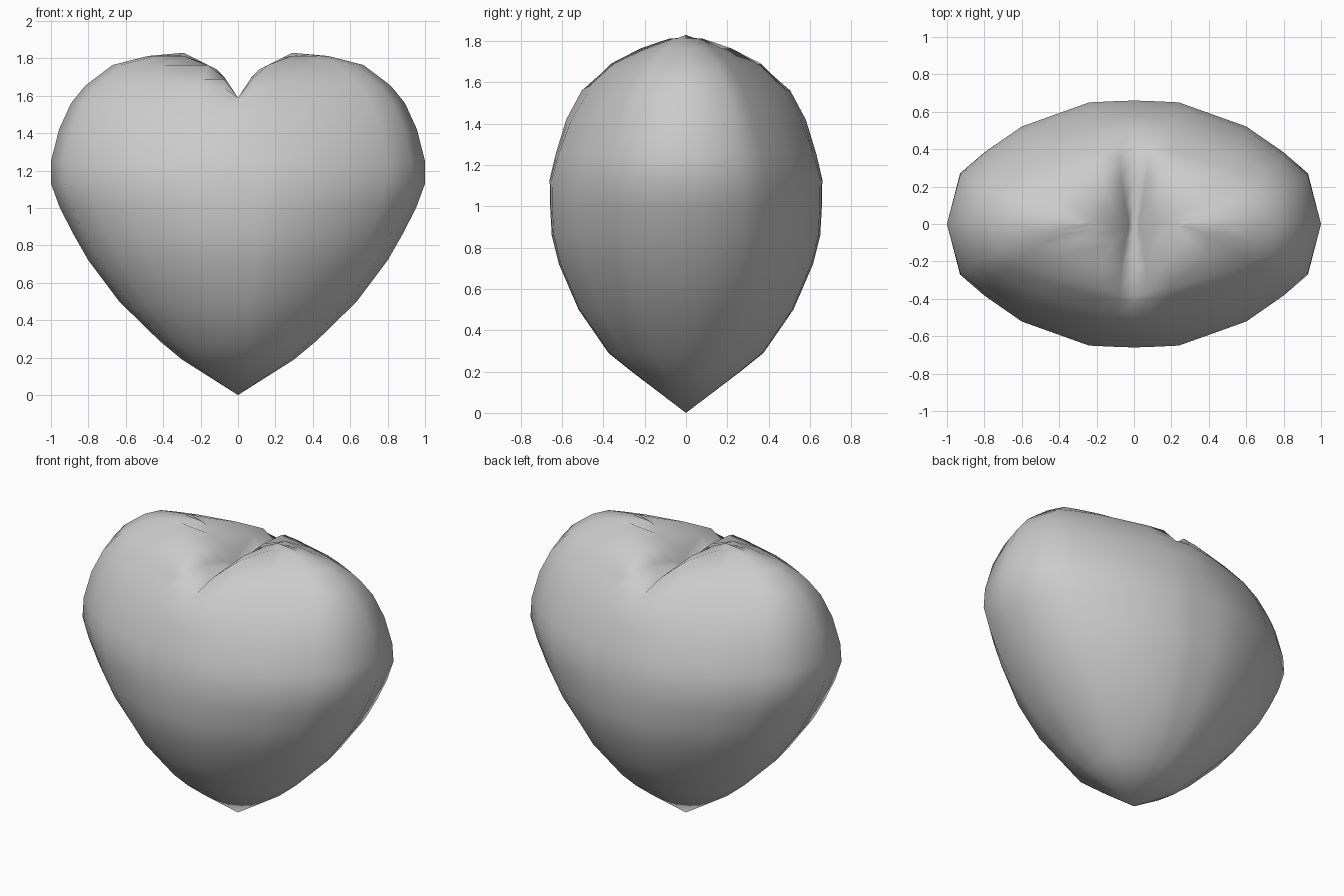
import bpy, bmesh

if "Cube" in bpy.data.objects:
    bpy.data.objects.remove(bpy.data.objects["Cube"])

# Rounded cross-section, first quarter: fractions of half width and half depth
QUARTER = [(1, 0), (0.93, 0.41), (0.8, 0.58), (0.6, 0.79), (0.24, 0.985), (0.1, 0.995), (0, 1)]

# Levels from the tip up over the lobes: z, half width, half depth, diagonal flattening
LEVELS = [(0.19, 0.30, 0.25, 0), (0.29, 0.42, 0.375, 0), (0.50, 0.635, 0.52, 0),
          (0.72, 0.80, 0.615, 0), (0.86, 0.88, 0.65, 0), (1.0, 0.952, 0.658, 0),
          (1.13, 1.0, 0.66, 0), (1.25, 1.0, 0.632, 0.01), (1.42, 0.957, 0.58, 0.04),
          (1.56, 0.893, 0.505, 0.08), (1.65, 0.82, 0.42, 0.1), (1.69, 0.77, 0.38, 0.1),
          (1.765, 0.67, 0.24, 0.1), (1.813, 0.48, 0.11, 0.1), (1.83, 0.29, 0.03, 0)]

# Cleft between the lobes: x, greatest height there
CLEFT = [(0, 1.59), (0.025, 1.62), (0.09, 1.73), (0.29, 1.83), (2, 1.83)]


def cleft_height(x):
    for (x0, z0), (x1, z1) in zip(CLEFT, CLEFT[1:]):
        if x <= x1:
            return z0 + (z1 - z0) * (x - x0) / (x1 - x0)


back = QUARTER + [(-x, y) for x, y in QUARTER[-2::-1]]
section = back + [(x, -y) for x, y in back[-2:0:-1]]
n = len(section)

# Heart body: stacked rings, tip fan below and a strip closing the lobes
bm = bmesh.new()
rings = []
for z, w, d, flat in LEVELS:
    ring = []
    for u, v in section:
        a = abs(u)
        y = v * d * (1 - flat * 4 * a * (1 - a))
        ring.append(bm.verts.new((u * w, y, min(z, cleft_height(a * w)))))
    rings.append(ring)
for a, b in zip(rings, rings[1:]):
    for i in range(n):
        j = (i + 1) % n
        bm.faces.new((a[i], a[j], b[j], b[i]))
tip = bm.verts.new((0, 0, 0))
for i in range(n):
    bm.faces.new((tip, rings[0][(i + 1) % n], rings[0][i]))
top = rings[-1]
half = n // 2
bm.faces.new((top[0], top[1], top[-1]))
for i in range(1, half - 1):
    bm.faces.new((top[i], top[i + 1], top[n - i - 1], top[n - i]))
bm.faces.new((top[half - 1], top[half], top[half + 1]))
bmesh.ops.recalc_face_normals(bm, faces=bm.faces[:])
for f in bm.faces:
    f.smooth = True

mesh = bpy.data.meshes.new("heart")
bm.to_mesh(mesh)
bm.free()
heart = bpy.data.objects.new("heart", mesh)
bpy.context.collection.objects.link(heart)
